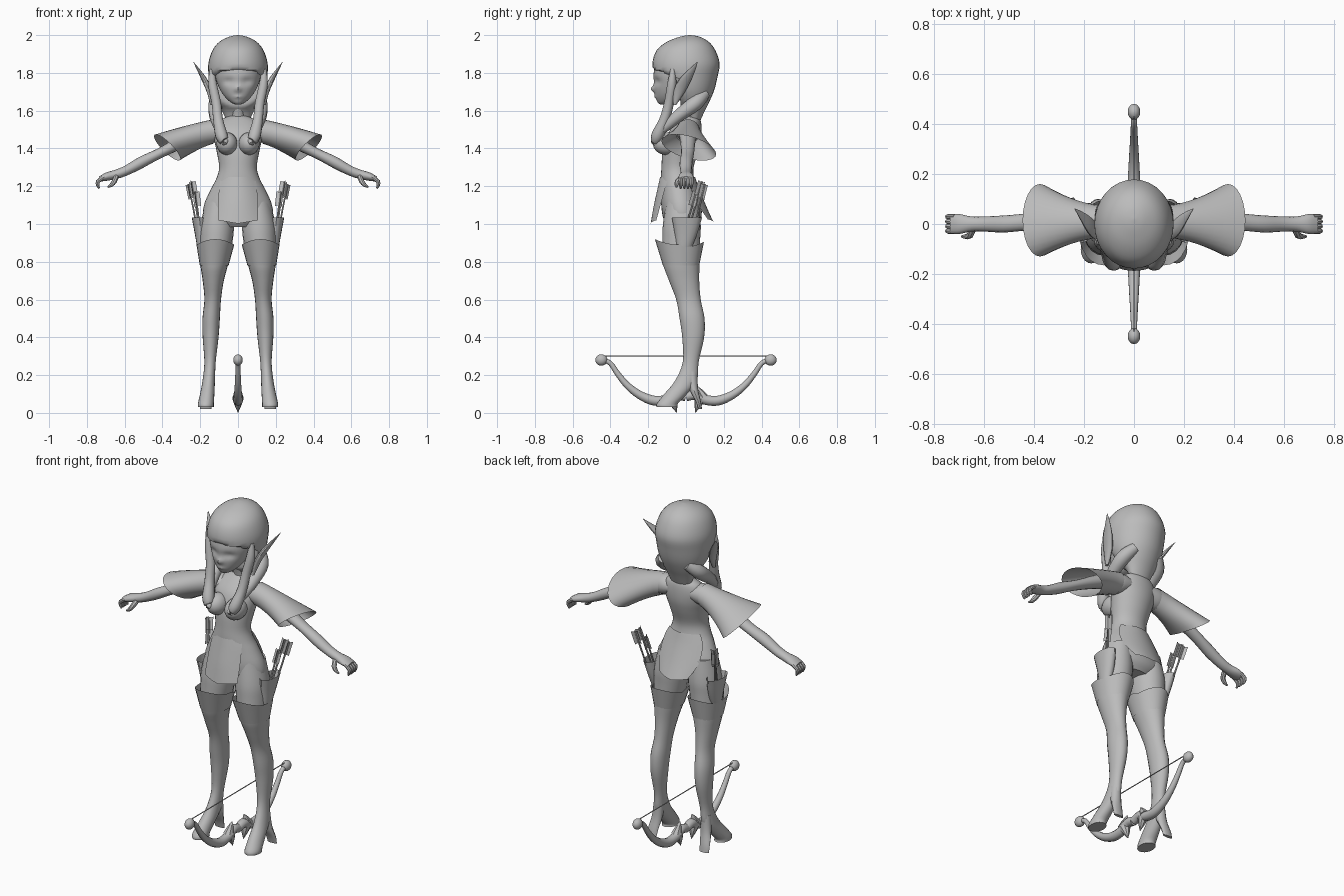
import bpy, bmesh, math
from mathutils import Vector

if "Cube" in bpy.data.objects:
    bpy.data.objects.remove(bpy.data.objects["Cube"])

grey = bpy.data.materials.new("plain_grey")
grey.diffuse_color = (0.5, 0.5, 0.5, 1)
grey.use_nodes = True
grey.node_tree.nodes["Principled BSDF"].inputs["Base Color"].default_value = grey.diffuse_color


def finish(ob, mirror=None, angle=40):
    """Material, smooth shading and optional mirror ('X' or 'Y')."""
    ob.data.materials.clear()
    ob.data.materials.append(grey)
    bpy.ops.object.select_all(action='DESELECT')
    ob.select_set(True)
    bpy.context.view_layer.objects.active = ob
    bpy.ops.object.shade_smooth_by_angle(angle=math.radians(angle))
    if mirror:
        m = ob.modifiers.new("mirror", 'MIRROR')
        m.use_axis = (mirror == 'X', mirror == 'Y', False)
        m.use_mirror_merge = False
    return ob


def grid(name, rows, closed=True, caps=True, mirror=None, angle=40):
    """Skin a list of equally long point rows."""
    bm = bmesh.new()
    vs = [[bm.verts.new(p) for p in r] for r in rows]
    n = len(rows[0])
    for r0, r1 in zip(vs, vs[1:]):
        for i in range(n if closed else n - 1):
            j = (i + 1) % n
            bm.faces.new((r0[i], r0[j], r1[j], r1[i]))
    if closed and caps:
        bm.faces.new(vs[0])
        bm.faces.new(vs[-1])
    bmesh.ops.recalc_face_normals(bm, faces=bm.faces)
    me = bpy.data.meshes.new(name)
    bm.to_mesh(me)
    bm.free()
    ob = bpy.data.objects.new(name, me)
    bpy.context.collection.objects.link(ob)
    return finish(ob, mirror, angle)


def spline(keys, steps):
    """Catmull-Rom through the key tuples."""
    out = []
    for i in range(len(keys) - 1):
        p = [keys[max(0, min(len(keys) - 1, i + k))] for k in (-1, 0, 1, 2)]
        for s in range(steps):
            t = s / steps
            out.append([0.5 * (2 * b + (c - a) * t + (2 * a - 5 * b + 4 * c - d) * t * t
                               + (3 * b - a - 3 * c + d) * t ** 3) for a, b, c, d in zip(*p)])
    return out + [list(keys[-1])]


def loft(name, keys, axis='Z', n=20, steps=4, mirror=None, warp=None, caps=True):
    """Elliptical sections (x, y, z, r1, r2) stacked along an axis."""
    rows = []
    for x, y, z, a, b in spline(keys, steps):
        a, b = max(a, .001), max(b, .001)
        row = []
        for i in range(n):
            t = 2 * math.pi * i / n
            c, s = a * math.cos(t), b * math.sin(t)
            p = Vector((x + c, y + s, z) if axis == 'Z' else (x, y + c, z + s))
            row.append(warp(p) if warp else p)
        rows.append(row)
    return grid(name, rows, caps=caps, mirror=mirror)


def tube(name, pts, mirror=None, n=8, steps=4, flat=1.0):
    """Round tube through (x, y, z, radius) points, flat scales its height."""
    path = spline(pts, steps)
    rows = []
    for i, q in enumerate(path):
        d = Vector(path[min(i + 1, len(path) - 1)][:3]) - Vector(path[max(i - 1, 0)][:3])
        d.normalize()
        u = d.cross(Vector((1, 0, 0)) if abs(d.x) < .8 else Vector((0, 0, 1))).normalized()
        v = d.cross(u)
        r = max(q[3], .001)
        rows.append([Vector(q[:3]) + r * (u * math.cos(k * 2 * math.pi / n)
                     + v * flat * math.sin(k * 2 * math.pi / n)) for k in range(n)])
    return grid(name, rows, mirror=mirror)


def ball(name, loc, size, mirror=None):
    rows = []
    for i in range(13):
        a = math.pi * (.01 + .98 * i / 12)
        rows.append([Vector((loc[0] + size[0] * math.sin(a) * math.cos(k * math.pi / 8),
                             loc[1] + size[1] * math.sin(a) * math.sin(k * math.pi / 8),
                             loc[2] + size[2] * math.cos(a))) for k in range(16)])
    return grid(name, rows, mirror=mirror)


# Face: nose, lips and eye hollows are soft bumps on the front
def face_warp(p):
    if p.y < -.05:
        g = lambda x, z, w, h: math.exp(-((p.x - x) / w) ** 2 - ((p.z - z) / h) ** 2)
        p.y += .014 * (g(.048, 1.755, .03, .02) + g(-.048, 1.755, .03, .02))
        p.y -= .018 * g(0, 1.715, .014, .016) + .006 * g(0, 1.673, .02, .008)
    return p


loft("face", [(0, -.115, 1.632, .012, .02), (0, -.1, 1.645, .04, .05), (0, -.08, 1.68, .075, .083),
              (0, -.06, 1.73, .104, .11), (0, -.05, 1.79, .122, .122), (0, -.04, 1.86, .125, .12)],
     n=40, steps=6, warp=face_warp)


# Hair: full cap, cut back around the face
def hair_warp(p):
    line = -.03 - .15 * max(0, min(1, (p.z - 1.77) / .05))
    if p.z < 1.82:
        p.y = max(p.y, line)
    return p


loft("hair_cap", [(0, .045, 1.545, .06, .03), (0, .045, 1.6, .085, .055), (0, .03, 1.65, .115, .095),
                  (0, .01, 1.71, .142, .14), (0, 0, 1.78, .155, .167), (0, 0, 1.85, .157, .178),
                  (0, 0, 1.92, .135, .155), (0, .01, 1.965, .098, .11), (0, .02, 1.992, .045, .05),
                  (0, .02, 2.0, .004, .004)], n=32, warp=hair_warp)
tube("front_hair_lock", [(.138, -.07, 1.82, .012), (.135, -.075, 1.74, .024), (.115, -.09, 1.64, .026),
                         (.105, -.115, 1.55, .027), (.088, -.15, 1.47, .033), (.07, -.165, 1.435, .022),
                         (.058, -.165, 1.45, .006)], mirror='X', n=10)
tube("side_hair_lock", [(.075, .1, 1.69, .03), (.115, .05, 1.64, .04), (.12, -.03, 1.58, .034),
                        (.105, -.1, 1.52, .026), (.085, -.18, 1.445, .006)], mirror='X', n=10)

# Long pointed ears
loft("ear", [(.138, -.06, 1.63, .008, .008), (.15, -.035, 1.7, .016, .03), (.178, -.005, 1.765, .016, .034),
             (.208, .03, 1.815, .009, .02), (.236, .06, 1.858, .001, .002)], n=12, mirror='X')

# Torso
tube("neck", [(0, .035, 1.5, .045), (0, .028, 1.57, .036), (0, .0, 1.68, .036)], n=16)
loft("torso", [(0, .03, 1.575, .035, .03), (0, .022, 1.55, .095, .055), (0, .0, 1.5, .13, .083),
               (0, -.015, 1.44, .125, .095), (0, -.03, 1.38, .112, .095), (0, -.045, 1.3, .1, .085),
               (0, -.045, 1.24, .115, .088), (0, -.035, 1.18, .146, .096), (0, -.025, 1.1, .18, .106),
               (0, -.02, 1.03, .18, .1), (0, -.02, .985, .11, .07)], n=32)
ball("bust", (.058, -.1, 1.425), (.056, .075, .06), mirror='X')


# Hanging tunic panels
def panel(name, rows):
    pts = []
    for z, half, y, curl, dip in spline(rows, 4):
        pts.append([Vector((half * u / 6, y + curl * (u / 6) ** 2, z - dip * (1 - abs(u) / 6)))
                    for u in range(-6, 7)])
    grid(name, pts, closed=False)


panel("front_panel", [(1.25, .09, -.137, .045, 0), (1.19, .1, -.15, .04, 0),
                      (1.1, .105, -.17, .035, 0), (1.02, .105, -.187, .03, .018)])
panel("back_panel", [(1.25, .1, .048, -.04, 0), (1.19, .125, .068, -.045, 0),
                     (1.1, .125, .105, -.04, 0), (1.025, .09, .145, -.03, .015)])

# Arms, hands and flared sleeves
loft("arm", [(.07, .01, 1.495, .06, .045), (.13, .01, 1.49, .062, .06), (.2, .01, 1.48, .05, .047),
             (.3, .01, 1.435, .04, .038), (.42, .008, 1.372, .034, .03), (.52, 0, 1.322, .034, .034),
             (.6, 0, 1.28, .03, .028), (.65, 0, 1.262, .03, .025), (.7, 0, 1.25, .04, .022),
             (.735, 0, 1.238, .036, .013)], axis='X', n=16, mirror='X')
for i in range(4):
    y = -.028 + .019 * i
    tube("finger", [(.715, y, 1.245, .011), (.742, y, 1.225, .011), (.742, y, 1.205, .009),
                    (.735, y, 1.188, .005)], mirror='X', n=8, steps=2)
tube("thumb", [(.645, -.02, 1.25, .014), (.655, -.045, 1.225, .014), (.672, -.05, 1.205, .01),
               (.69, -.05, 1.195, .004)], mirror='X', steps=2)
rows = []
for k in range(9):
    s, row = k / 8, []
    for i in range(24):
        t = 2 * math.pi * i / 24
        c, w = math.cos(t), math.sin(t)
        start = Vector((.13, .01 + .065 * w, 1.49 + .064 * c))
        end = Vector((.375 + .07 * c, .015 + .145 * w, 1.405 + .06 * c - .035 * w))
        f = s ** 1.6
        row.append(Vector((start.x + (end.x - start.x) * s, start.y + (end.y - start.y) * f,
                           start.z + (end.z - start.z) * (.6 * s + .4 * f))))
    rows.append(row)
grid("sleeve", rows, caps=False, mirror='X')

# Legs with boots down to the toe, plus the heel
loft("leg", [(.1, -.02, 1.12, .07, .085), (.11, -.022, 1.0, .088, .1), (.115, -.025, .92, .088, .1),
             (.125, -.026, .8, .076, .098), (.131, -.01, .7, .056, .08), (.134, .013, .6, .044, .065),
             (.142, .032, .5, .046, .066), (.145, .038, .4, .042, .058), (.148, .025, .27, .03, .042),
             (.155, 0, .17, .033, .058), (.163, -.055, .1, .038, .06), (.17, -.098, .05, .042, .056),
             (.17, -.1, .03, .042, .056)], n=20, mirror='X')
loft("heel", [(.152, .03, .22, .028, .03), (.158, .04, .13, .031, .024), (.168, .065, .06, .032, .014),
              (.17, .075, .02, .03, .01)], n=12, mirror='X')
rows = []
for k in range(7):
    s = k / 6
    rows.append([Vector((.126 - .006 * s + (.076 + .024 * s) * math.cos(t),
                         -.026 - .009 * s + (.096 + .034 * s) * math.sin(t),
                         .78 + s * (.14 - .03 * math.cos(t) ** 2 - (.015 if t > 0 and t < 3 else 0))))
                 for t in [2 * math.pi * i / 24 for i in range(24)]])
grid("boot_cuff", rows, caps=False, mirror='X')

# Hip quivers
loft("quiver", [(.185, -.02, .785, .004, .006), (.188, -.012, .86, .024, .036), (.195, 0, .95, .034, .06),
                (.205, .005, 1.035, .04, .08)], n=16, mirror='X', caps=False)


# Arrows with three fletching vanes
def arrow(a, b):
    a, b = Vector(a), Vector(b)
    tube("arrow_shaft", [(*a, .005), (*b, .005)], mirror='X', n=6, steps=1)
    d = (b - a).normalized()
    u = d.orthogonal().normalized()
    v = d.cross(u)
    for k in range(3):
        o = (u * math.cos(k * 2.094) + v * math.sin(k * 2.094)) * .022
        tail, head = b - d * .005, b - d * .075
        grid("fletching", [[tail, tail + o + d * .008], [head, head + o - d * .004]],
             closed=False, mirror='X')


arrow((.195, .0, .92), (.245, .085, 1.225))
arrow((.205, .03, .92), (.262, .1, 1.21))
arrow((.195, -.02, .92), (.225, .055, 1.17))

# Bow lying between the feet
tube("bow_limb", [(0, 0, .085, .024), (0, .05, .095, .026), (0, .1, .07, .026), (0, .17, .065, .026),
                  (0, .245, .095, .022), (0, .31, .145, .018), (0, .36, .205, .015),
                  (0, .4, .262, .013), (0, .44, .28, .012)], mirror='Y', n=10)
ball("bow_tip", (0, .448, .28), (.025, .032, .03), mirror='Y')
tube("bow_lower_spike", [(0, .075, .075, .03), (0, .062, .04, .018), (0, .05, .002, .001)], mirror='Y')
tube("bow_upper_spike", [(0, .09, .08, .03), (0, .07, .115, .018), (0, .055, .145, .001)], mirror='Y')
tube("bow_string", [(0, -.45, .302, .003), (0, .45, .302, .003)], n=6, steps=1)
